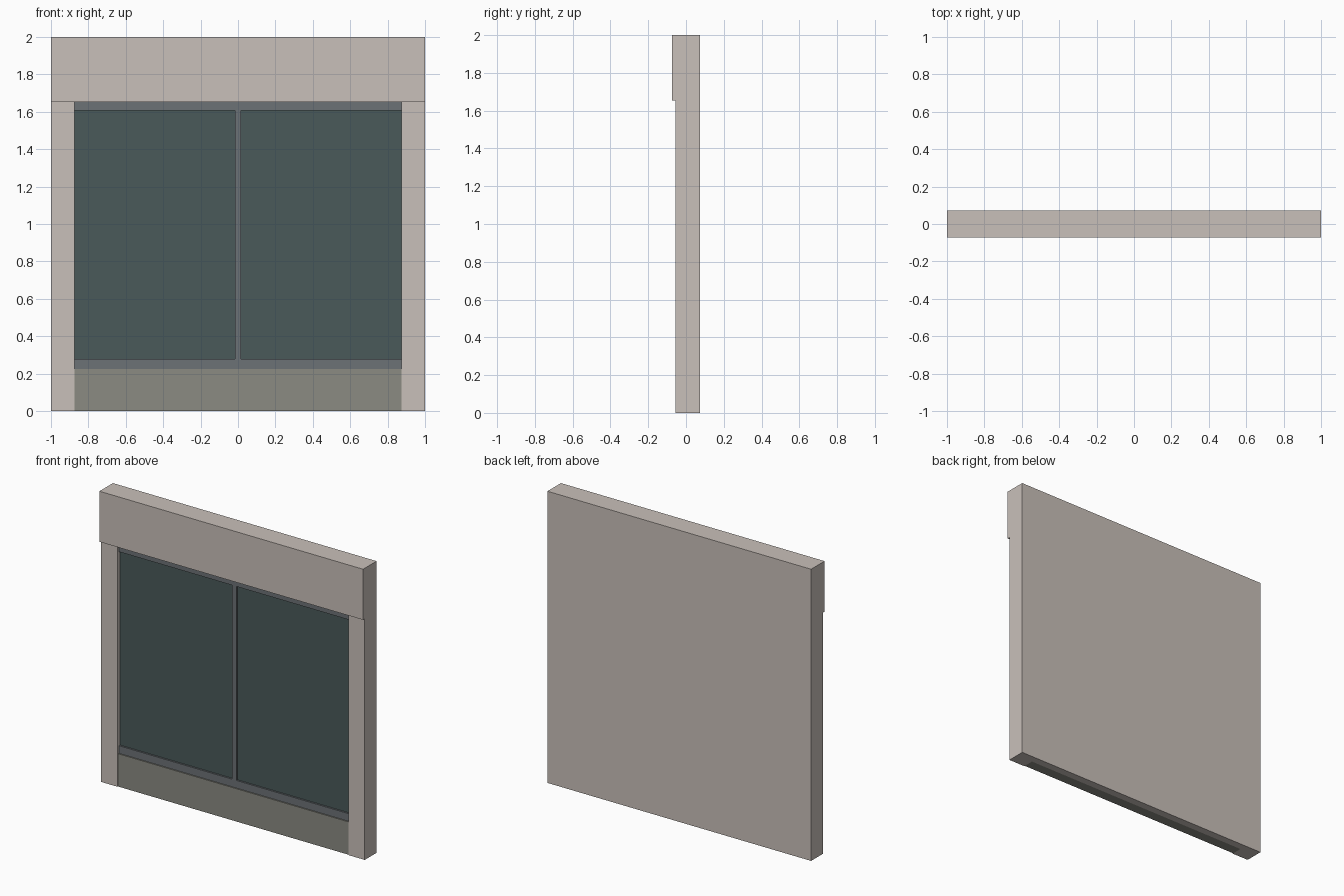
import bpy

if "Cube" in bpy.data.objects:
    bpy.data.objects.remove(bpy.data.objects["Cube"], do_unlink=True)


def linear(c):
    c /= 255
    return c / 12.92 if c <= 0.04045 else ((c + 0.055) / 1.055) ** 2.4


def material(name, rgb):
    color = [linear(c) for c in rgb] + [1]
    mat = bpy.data.materials.new(name)
    mat.use_nodes = True
    mat.diffuse_color = color
    mat.node_tree.nodes["Principled BSDF"].inputs["Base Color"].default_value = color
    return mat


def box(name, mat, x, y, z):
    """Axis-aligned box given by its (low, high) range on each axis."""
    spans = (x, y, z)
    bpy.ops.mesh.primitive_cube_add(size=1, location=[(a + b) / 2 for a, b in spans])
    ob = bpy.context.object
    ob.name = ob.data.name = name
    ob.scale = [b - a for a, b in spans]
    bpy.ops.object.transform_apply(location=False, rotation=False, scale=True)
    ob.data.materials.append(mat)
    return ob


stone = material("pale stone", (201, 192, 186))
metal = material("grey metal", (108, 114, 118))
glass = material("dark green glass", (74, 90, 90))
sill = material("olive grey panel", (139, 139, 130))

# Depths, from back to front
BACK, WALL = 0.073, 0.022
GLASS, FRAME, PANEL, PILLAR, HEADER = -0.03, -0.042, -0.05, -0.055, -0.073

# Opening limits
SIDE, PANEL_TOP, HEAD = 0.875, 0.225, 1.653

# Stone surround
box("back_wall", stone, (-SIDE, SIDE), (WALL, BACK), (0, HEAD))
box("header", stone, (-1, 1), (HEADER, BACK), (HEAD, 2))
box("left_pillar", stone, (SIDE, 1), (PILLAR, BACK), (0, HEAD))
box("right_pillar", stone, (-1, -SIDE), (PILLAR, BACK), (0, HEAD))

# Panel below the window
box("base_panel", sill, (-SIDE, SIDE), (PANEL, WALL), (0, PANEL_TOP))

# Window frame: rails at top and bottom, one mullion
RAIL_LOW, RAIL_HIGH, BAR = 0.277, 1.607, 0.017
box("bottom_rail", metal, (-SIDE, SIDE), (FRAME, WALL), (PANEL_TOP, RAIL_LOW))
box("top_rail", metal, (-SIDE, SIDE), (FRAME, WALL), (RAIL_HIGH, HEAD))
box("mullion", metal, (-BAR, BAR), (FRAME, WALL), (RAIL_LOW, RAIL_HIGH))

# Glass panes
box("left_pane", glass, (BAR, SIDE), (GLASS, WALL), (RAIL_LOW, RAIL_HIGH))
box("right_pane", glass, (-SIDE, -BAR), (GLASS, WALL), (RAIL_LOW, RAIL_HIGH))
